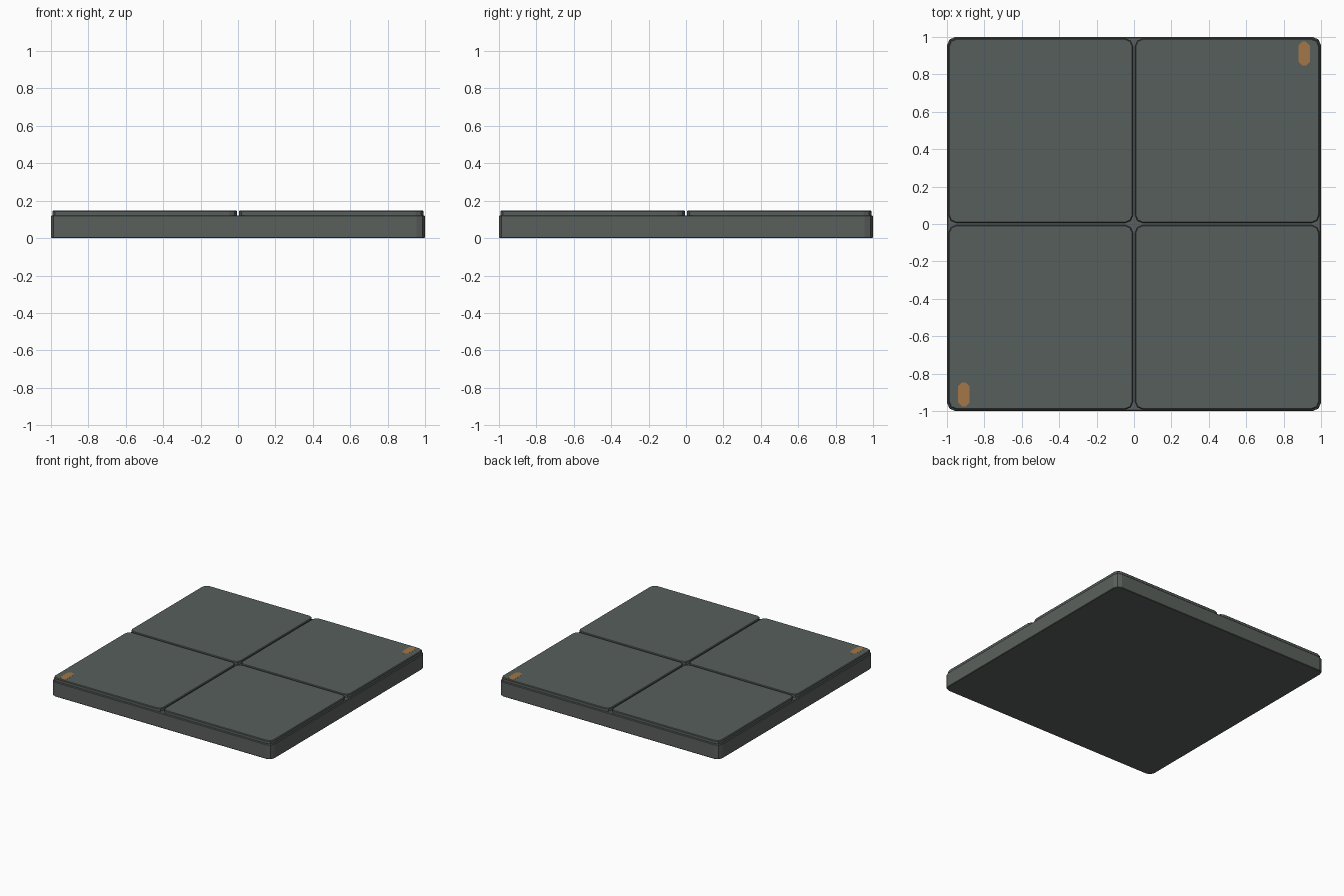
import bpy, bmesh, math

if "Cube" in bpy.data.objects:
    bpy.data.objects.remove(bpy.data.objects["Cube"])

def material(name, rgb):
    m = bpy.data.materials.new(name)
    m.diffuse_color = (*rgb, 1)
    m.use_nodes = True
    m.node_tree.nodes["Principled BSDF"].inputs["Base Color"].default_value = m.diffuse_color
    return m

base_mat = material("base grey", (0.105, 0.118, 0.108))
tile_mat = material("tile grey", (0.095, 0.114, 0.108))
mark_mat = material("copper orange", (0.36, 0.18, 0.065))

def outline(cx, cy, hx, hy, r, seg):
    """Rectangle with cut or rounded corners, counter-clockwise."""
    pts = []
    for k, (sx, sy) in enumerate([(1, 1), (-1, 1), (-1, -1), (1, -1)]):
        for i in range(seg + 1):
            a = math.pi / 2 * (k + i / seg)
            pts.append((cx + sx * (hx - r) + r * math.cos(a),
                        cy + sy * (hy - r) + r * math.sin(a)))
    return pts

def slab(name, c, half, r, seg, levels, mat):
    """Stack of outlines; levels are (z, inset)."""
    bm = bmesh.new()
    rings = [[bm.verts.new((x, y, z)) for x, y in
              outline(*c, half[0] - d, half[1] - d, r - d, seg)] for z, d in levels]
    n = len(rings[0])
    for lo, hi in zip(rings, rings[1:]):
        for i in range(n):
            j = (i + 1) % n
            bm.faces.new((lo[i], lo[j], hi[j], hi[i]))
    bm.faces.new(rings[0][::-1])
    bm.faces.new(rings[-1])
    me = bpy.data.meshes.new(name)
    bm.to_mesh(me)
    bm.free()
    me.materials.append(mat)
    ob = bpy.data.objects.new(name, me)
    bpy.context.collection.objects.link(ob)

# thick foundation slab
slab("foundation", (0, 0), (1, 1), 0.045, 2,
     [(0, 0.004), (0.004, 0), (0.117, 0), (0.122, 0.005)], base_mat)

# four floor tiles separated by a narrow groove
for sx in (-1, 1):
    for sy in (-1, 1):
        slab("floor_tile", (sx * 0.4985, sy * 0.4985), (0.493, 0.493), 0.042, 2,
             [(0.12, 0), (0.143, 0), (0.148, 0.005)], tile_mat)

# two small inlaid marks at opposite corners
for s in (-1, 1):
    slab("corner_mark", (s * 0.91, s * 0.911), (0.03, 0.064), 0.02, 1,
         [(0.146, 0), (0.149, 0)], mark_mat)
